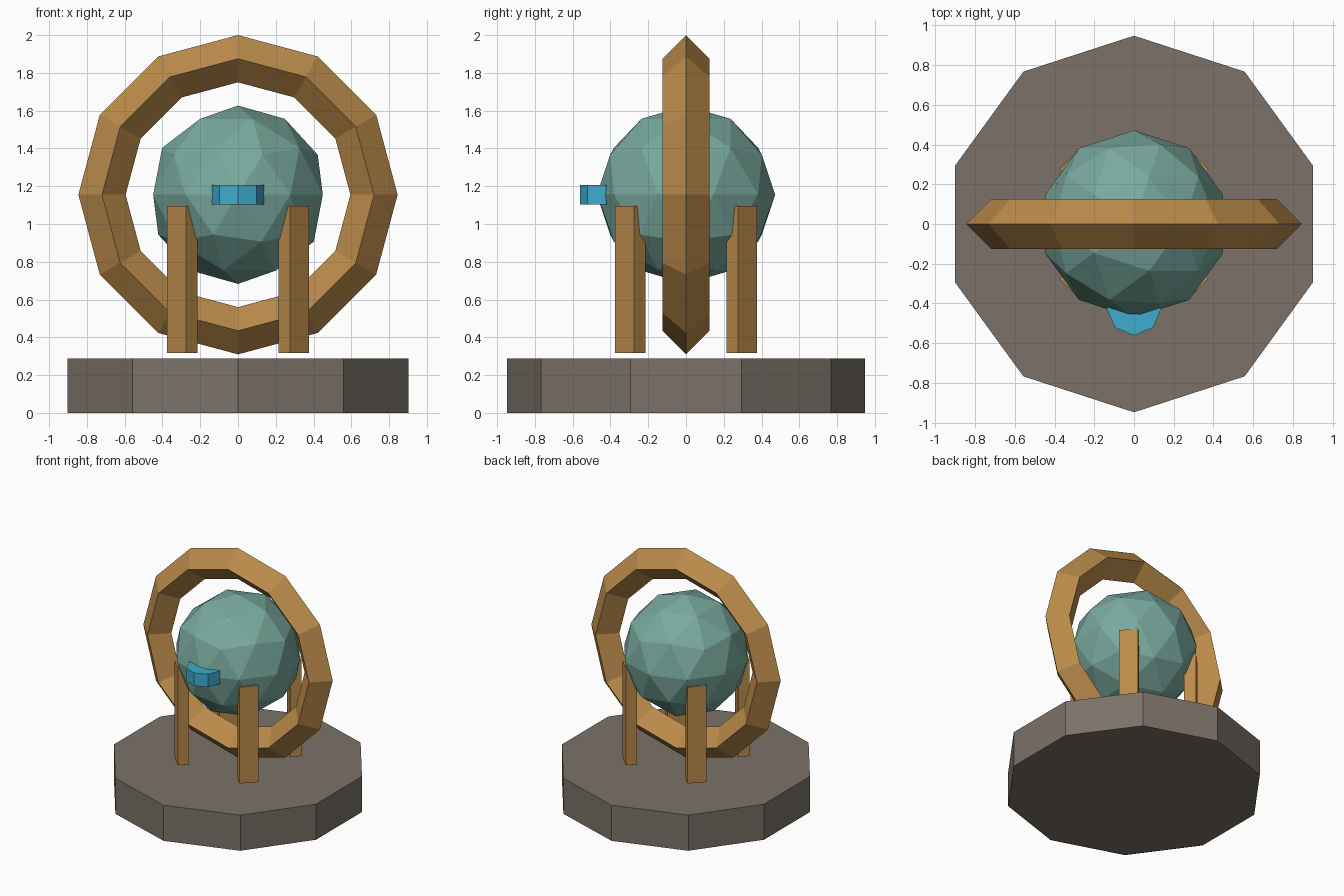
import bpy
from math import radians, pi, sin, cos

if "Cube" in bpy.data.objects:
    bpy.data.objects.remove(bpy.data.objects["Cube"])

CENTRE_Z = 1.155


def material(name, rgb):
    mat = bpy.data.materials.new(name)
    mat.diffuse_color = (*rgb, 1)
    mat.use_nodes = True
    mat.node_tree.nodes["Principled BSDF"].inputs["Base Color"].default_value = mat.diffuse_color
    return mat


stone = material("stone", (0.20, 0.17, 0.14))
wood = material("wood", (0.50, 0.26, 0.07))
teal = material("teal", (0.19, 0.40, 0.34))
blue = material("blue", (0.05, 0.42, 0.62))


def finish(name, mat):
    obj = bpy.context.object
    obj.name = name
    obj.data.materials.append(mat)
    return obj


# Ten-sided base with a corner facing front
bpy.ops.mesh.primitive_cylinder_add(vertices=10, radius=0.948, depth=0.287,
                                    location=(0, 0, 0.1435))
finish("base", stone)

# Upright ring with a diamond cross-section
bpy.ops.mesh.primitive_torus_add(major_segments=12, minor_segments=4,
                                 major_radius=0.72, minor_radius=0.125,
                                 location=(0, 0, CENTRE_Z),
                                 rotation=(radians(90), 0, 0))
finish("upright_ring", wood)

# Faceted globe
bpy.ops.mesh.primitive_ico_sphere_add(subdivisions=2, radius=0.472,
                                      location=(0, 0, CENTRE_Z))
finish("globe", teal)

# Four posts on the diagonals, broad side facing outward
LEG_LOW, LEG_HIGH, LEG_RADIUS = 0.317, 1.094, 0.417
for i, name in enumerate(("back_right", "back_left", "front_left", "front_right")):
    a = pi / 4 + i * pi / 2
    bpy.ops.mesh.primitive_cube_add(
        size=1, location=(LEG_RADIUS * cos(a), LEG_RADIUS * sin(a),
                          (LEG_LOW + LEG_HIGH) / 2),
        rotation=(0, 0, a))
    leg = finish(name + "_leg", wood)
    leg.scale = (0.085, 0.141, LEG_HIGH - LEG_LOW)

# Eight-sided knob sunk into the front of the globe
bpy.ops.mesh.primitive_cylinder_add(vertices=8, radius=0.137, depth=0.104,
                                    location=(0, -0.424, CENTRE_Z))
finish("front_knob", blue)
